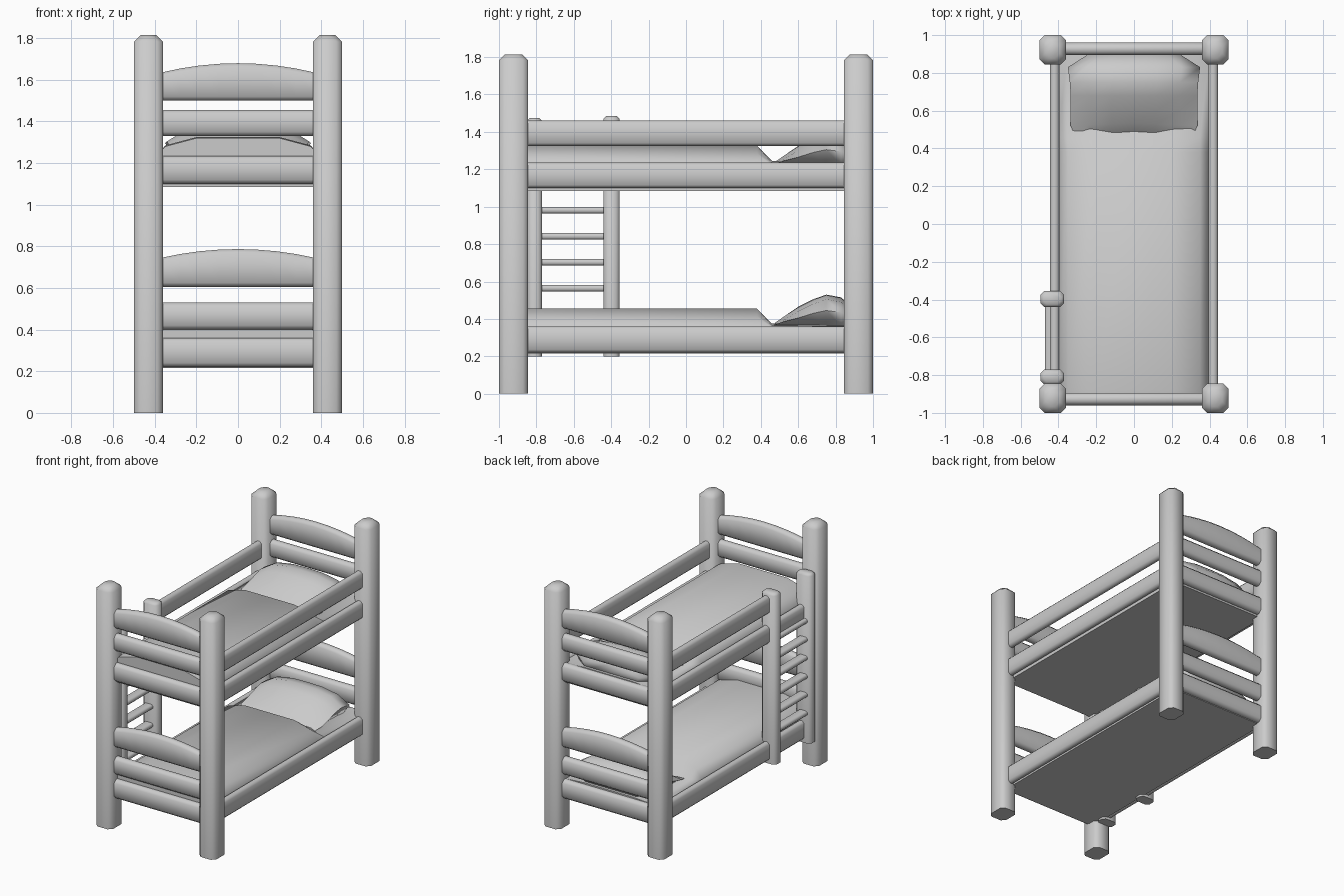
import bpy, bmesh, math

if "Cube" in bpy.data.objects:
    bpy.data.objects.remove(bpy.data.objects["Cube"])


def loft(name, rings, angle=50):
    """Skin a list of equal-length rings and cap both ends."""
    bm = bmesh.new()
    loops = [[bm.verts.new(p) for p in r] for r in rings]
    n = len(loops[0])
    for a, b in zip(loops, loops[1:]):
        for i in range(n):
            j = (i + 1) % n
            bm.faces.new((a[i], a[j], b[j], b[i]))
    bm.faces.new(loops[0][::-1])
    bm.faces.new(loops[-1])
    bmesh.ops.recalc_face_normals(bm, faces=bm.faces)
    me = bpy.data.meshes.new(name)
    bm.to_mesh(me)
    bm.free()
    ob = bpy.data.objects.new(name, me)
    bpy.context.collection.objects.link(ob)
    bpy.context.view_layer.objects.active = ob
    ob.select_set(True)
    bpy.ops.object.shade_smooth_by_angle(angle=math.radians(angle))
    ob.select_set(False)
    return ob


def octagon(u0, u1, v0, v1, c):
    """Rectangle with corners cut by c."""
    return [(u0 + c, v0), (u1 - c, v0), (u1, v0 + c), (u1, v1 - c),
            (u1 - c, v1), (u0 + c, v1), (u0, v1 - c), (u0, v0 + c)]


def upright(name, x0, x1, y0, y1, z0, z1, c, top):
    rings = []
    for z, d in ((z0, 0), (z1 - top, 0), (z1, top)):
        rings.append([(x, y, z) for x, y in octagon(x0 + d, x1 - d, y0 + d, y1 - d, c)])
    return loft(name, rings)


def end_rail(name, y, z0, z1, rise):
    rings = []
    for i in range(9):
        t = i / 4 - 1
        top = z1 + rise * (1 - t * t)
        rings.append([(t * 0.37, a, b) for a, b in
                      octagon(y - 0.033, y + 0.033, z0, top, 0.02)])
    return loft(name, rings)


def side_rail(name, x, y0, y1, z0, z1, hx=0.026, c=0.016):
    return loft(name, [[(a, y, b) for a, b in octagon(x - hx, x + hx, z0, z1, c)]
                       for y in (y0, y1)])


# Corner posts
for sx in (-1, 1):
    for sy in (-1, 1):
        x, y = sx * 0.43, sy * 0.922
        upright("corner_post", x - 0.07, x + 0.07, y - 0.078, y + 0.078, 0, 1.815, 0.028, 0.033)

# Head and foot boards
for y in (-0.927, 0.927):
    for z0, z1, rise in ((0.22, 0.36, 0), (0.40, 0.53, 0), (0.605, 0.745, 0.042),
                         (1.10, 1.235, 0), (1.33, 1.455, 0), (1.50, 1.635, 0.045)):
        end_rail("end_rail", y, z0, z1, rise)

# Long side rails; the left guard stops at the ladder
for s in (-1, 1):
    side_rail("lower_side_rail", s * 0.42, -0.86, 0.86, 0.22, 0.36)
    side_rail("upper_side_rail", s * 0.42, -0.86, 0.86, 1.10, 1.235)
    side_rail("guard_rail", s * 0.42, -0.86 if s > 0 else -0.40, 0.86, 1.325, 1.46)

# Ladder
upright("ladder_post", -0.495, -0.37, -0.85, -0.77, 0.20, 1.475, 0.02, 0.015)
upright("ladder_post", -0.495, -0.37, -0.44, -0.355, 0.20, 1.485, 0.02, 0.015)
for i in range(6):
    z = 0.425 + i * 0.139
    side_rail("ladder_rung", -0.437, -0.79, -0.42, z - 0.018, z + 0.018, 0.035, 0.01)


def mattress(name, dz):
    rings = []
    for y, top in ((-0.92, 0.45), (-0.88, 0.455), (0.38, 0.455), (0.46, 0.375), (0.92, 0.37)):
        drop = 0.04 if top > 0.4 else 0.01
        half = [(0.2, top), (0.35, top - drop), (0.40, 0.35), (0.40, 0.215)]
        prof = [(-x, z) for x, z in half[::-1]] + [(0, top)] + half
        rings.append([(x, y, z + dz) for x, z in prof])
    loft(name, rings, 60)


def pillow(name, dz):
    rings = []
    # y, bow of the middle, half width, side height, crown height
    for y, bow, w, side, top in ((0.46, 0.03, 0.31, 0.365, 0.385), (0.52, 0.015, 0.335, 0.385, 0.42),
                                 (0.60, 0, 0.335, 0.405, 0.465), (0.68, 0, 0.335, 0.43, 0.505),
                                 (0.75, 0, 0.34, 0.445, 0.53), (0.83, 0, 0.35, 0.435, 0.515),
                                 (0.90, 0, 0.24, 0.41, 0.45)):
        half = [(0.35, top - 0.003), (0.72, top - 0.025), (1, side), (0.85, 0.36)]
        prof = [(-f, z) for f, z in half[::-1]] + [(0, top)] + half
        rings.append([(f * w, y + bow * (1 - abs(f)), z + dz) for f, z in prof])
    loft(name, rings, 75)


# Bedding on both bunks
for label, dz in (("lower", 0), ("upper", 0.86)):
    mattress(label + "_mattress", dz + (0.01 if dz else 0))
    pillow(label + "_pillow", dz)
